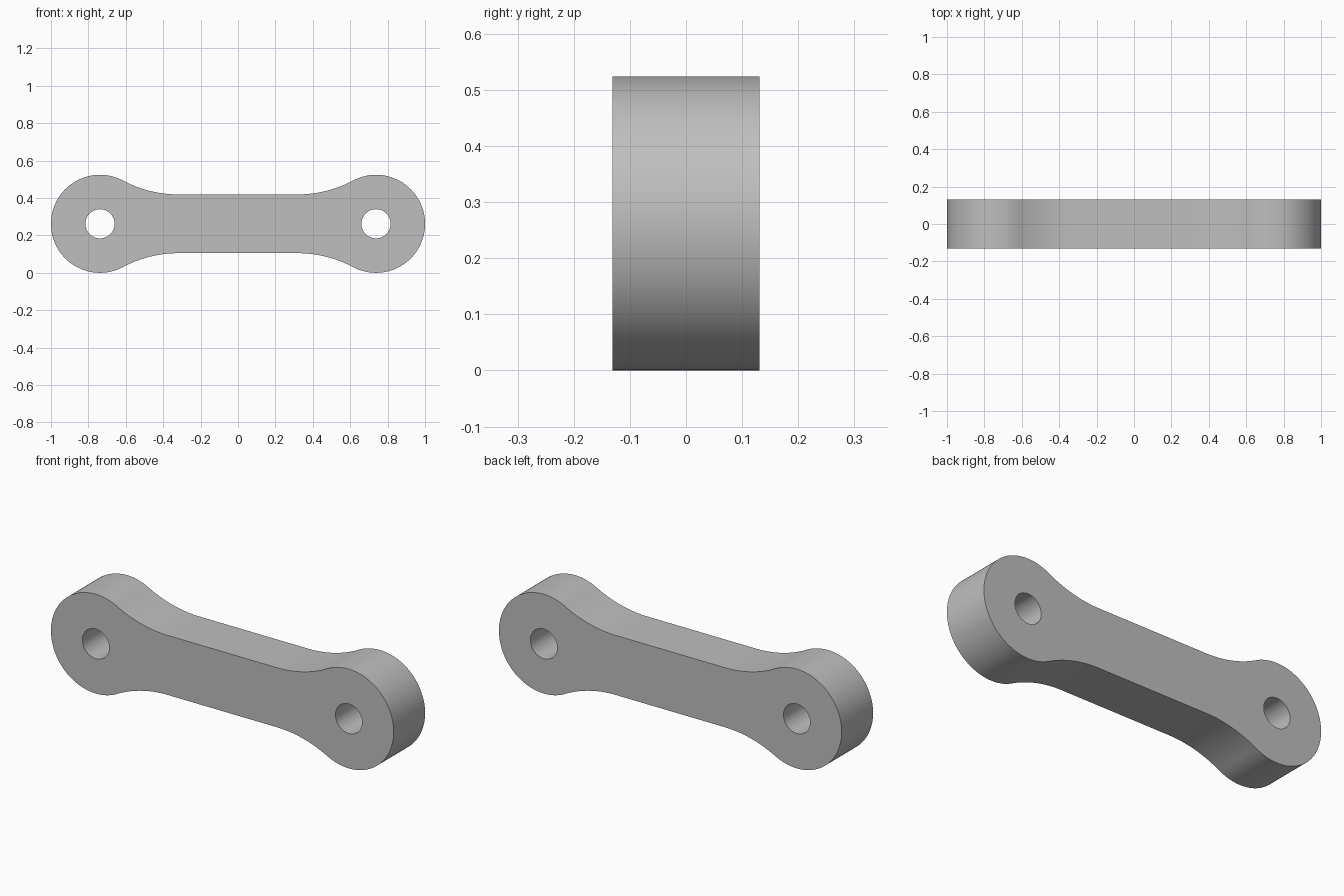
import bpy
import bmesh
import math
from mathutils import Vector

cube = bpy.data.objects.get("Cube")
if cube:
    bpy.data.objects.remove(cube, do_unlink=True)

HUB_R = 0.262        # rounded ends
HUB_X = 1 - HUB_R
HOLE_R = 0.078
BAR_H = 0.157        # half height of the straight bar
FILLET_R = 0.63      # concave blend from bar to hub
DEPTH = 0.262


def arc(cx, cz, r, start, end, steps):
    return [(cx + r * math.cos(start + (end - start) * i / steps),
             cz + r * math.sin(start + (end - start) * i / steps))
            for i in range(steps + 1)]


# Quarter outline: concave fillet tangent to the bar, then the hub arc
fillet_z = BAR_H + FILLET_R
fillet_x = HUB_X - math.sqrt((FILLET_R + HUB_R) ** 2 - fillet_z ** 2)
join = math.atan2(fillet_z, fillet_x - HUB_X)
quarter = arc(fillet_x, fillet_z, FILLET_R, -math.pi / 2, join - math.pi, 16)
quarter += arc(HUB_X, 0, HUB_R, join, 0, 40)[1:]

# Mirror to the full outline, and add the two pin holes
right = quarter + [(x, -z) for x, z in reversed(quarter[:-1])]
outline = right + [(-x, -z) for x, z in right]
holes = [arc(side * HUB_X, 0, HOLE_R, 0, 2 * math.pi, 48)[:-1] for side in (-1, 1)]

# Fill the profile and extrude it through the depth
bm = bmesh.new()
edges = []
for loop in [outline] + holes:
    verts = [bm.verts.new((x, -DEPTH / 2, z + HUB_R)) for x, z in loop]
    edges += [bm.edges.new((v, verts[i - 1])) for i, v in enumerate(verts)]
bmesh.ops.triangle_fill(bm, edges=edges, use_beauty=True, normal=Vector((0, -1, 0)))
extruded = bmesh.ops.extrude_face_region(bm, geom=bm.faces[:], use_keep_orig=True)
back = [g for g in extruded["geom"] if isinstance(g, bmesh.types.BMVert)]
bmesh.ops.translate(bm, verts=back, vec=(0, DEPTH, 0))
bmesh.ops.recalc_face_normals(bm, faces=bm.faces[:])

mesh = bpy.data.meshes.new("link_arm")
bm.to_mesh(mesh)
bm.free()
link = bpy.data.objects.new("link_arm", mesh)
bpy.context.collection.objects.link(link)

# Plain grey finish
grey = bpy.data.materials.new("light_grey")
grey.use_nodes = True
colour = (0.52, 0.52, 0.52, 1)
grey.diffuse_color = colour
grey.node_tree.nodes["Principled BSDF"].inputs["Base Color"].default_value = colour
mesh.materials.append(grey)

bpy.ops.object.select_all(action="DESELECT")
link.select_set(True)
bpy.context.view_layer.objects.active = link
bpy.ops.object.shade_smooth_by_angle(angle=math.radians(30))
